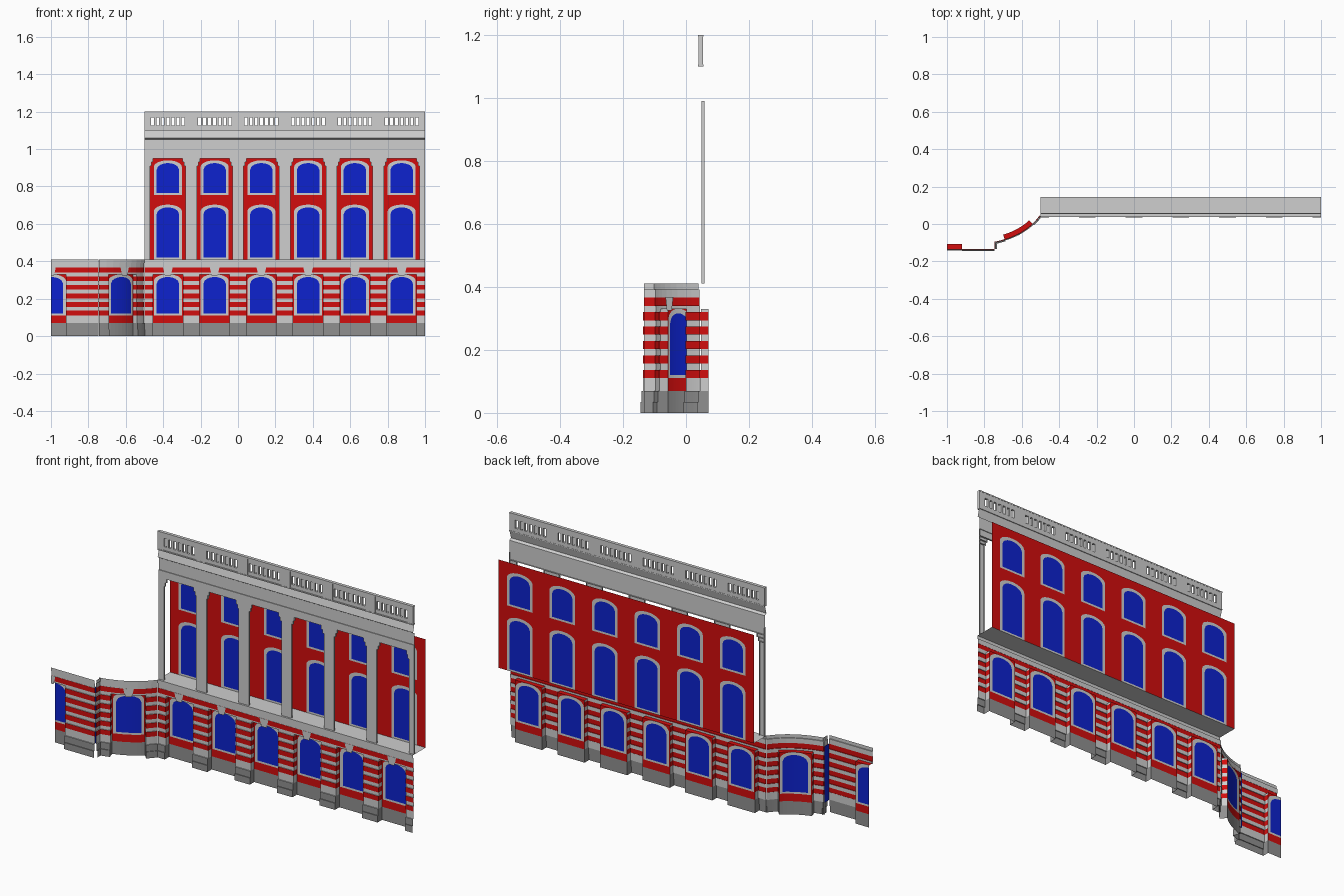
import bpy, bmesh, math

if "Cube" in bpy.data.objects:
    bpy.data.objects.remove(bpy.data.objects["Cube"])

# flat colours
MATS = []
for name, col in (("pale_stone", (0.62, 0.62, 0.62)), ("red_brick", (0.65, 0.004, 0.004)),
                  ("blue_glass", (0.004, 0.016, 0.62)), ("grey_plinth", (0.28, 0.28, 0.28))):
    m = bpy.data.materials.new(name)
    m.diffuse_color = (*col, 1)
    m.use_nodes = True
    m.node_tree.nodes["Principled BSDF"].inputs["Base Color"].default_value = m.diffuse_color
    MATS.append(m)
STONE, RED, BLUE, BASE = range(4)
REC = 0.025           # depth of the ground floor window recesses


# wall frames: (s along wall, d outward, z) -> world
def flat(y):
    return lambda s, d, z: (s, y - d, z)


def step(s, d, z):
    return (-0.745 + d, -0.133 + s, z)


def bay(s, d, z):
    t = s / 0.29
    a, b, c = (-0.745, -0.095), (-0.58, -0.06), (-0.505, 0.045)
    p = [(1-t)**2*a[i] + 2*t*(1-t)*b[i] + t*t*c[i] for i in (0, 1)]
    v = [(1-t)*(b[i]-a[i]) + t*(c[i]-b[i]) for i in (0, 1)]
    n = math.hypot(*v)
    return (p[0] + d*v[1]/n, p[1] - d*v[0]/n, z)


def face(bm, m, pts, mat):
    f = bm.faces.new([bm.verts.new(m(*p)) for p in pts])
    f.material_index = mat


def finish(name, bm):
    bmesh.ops.remove_doubles(bm, verts=bm.verts, dist=0.0002)
    me = bpy.data.meshes.new(name)
    bm.to_mesh(me)
    bm.free()
    for mt in MATS:
        me.materials.append(mt)
    ob = bpy.data.objects.new(name, me)
    bpy.context.collection.objects.link(ob)
    return ob


def spans(s0, s1, m):
    n = 8 if m is bay else 1
    return [(s0 + (s1-s0)*i/n, s0 + (s1-s0)*(i+1)/n) for i in range(n)]


def shelf(bm, m, s0, s1, d0, d1, z, mat):
    for a, b in spans(s0, s1, m):
        face(bm, m, [(a, d0, z), (b, d0, z), (b, d1, z), (a, d1, z)], mat)


def courses(bm, m, s0, s1, layers, left=False, right=False):
    """stack of wall courses, with optional returns into the recesses"""
    prev = None
    for z0, z1, d, mat in layers:
        for a, b in spans(s0, s1, m):
            face(bm, m, [(a, d, z0), (b, d, z0), (b, d, z1), (a, d, z1)], mat)
        if left:
            face(bm, m, [(s0, -REC, z0), (s0, d, z0), (s0, d, z1), (s0, -REC, z1)], mat)
        if right:
            face(bm, m, [(s1, d, z0), (s1, -REC, z0), (s1, -REC, z1), (s1, d, z1)], mat)
        if prev is not None and prev != d:
            shelf(bm, m, s0, s1, max(prev, d), min(prev, d), z0, mat)
        prev = d


def panel(bm, m, d, sc, hw, z0, z1, b0, b1, w, fr=0.015, sill=0.01, half=False):
    """red wall panel with an inset arched window and stone frame"""
    rise, W = 0.036, w + fr
    f0, f1 = b0 - sill, b1 + fr

    def arch(s, top, r):
        return top - rise*(1 - math.sqrt(max(0, 1 - (s/r)**2)))
    ss = {round(W*math.cos(math.pi*i/16), 5) for i in range(17)} | {-w, w, -hw, hw}
    ss = sorted(s for s in ss if not half or s >= 0)
    for a, b in zip(ss, ss[1:]):
        mid = abs(a + b)/2
        rows = [(z0, z0, RED)]
        if mid < W:
            rows.append((f0, f0, STONE))
            if mid < w:
                rows += [(b0, b0, BLUE), (arch(a, b1, w), arch(b, b1, w), STONE)]
            rows.append((arch(a, f1, W), arch(b, f1, W), RED))
        rows.append((z1, z1, RED))
        for (p, q, mat), (r, t, _) in zip(rows, rows[1:]):
            if r - p > 1e-4 or t - q > 1e-4:
                face(bm, m, [(sc+a, d, p), (sc+b, d, q), (sc+b, d, t), (sc+a, d, r)], mat)


# rusticated courses: plinth, pale footing, then red and pale stripes
PIER = [(0, 0.035, 0.012, BASE), (0.035, 0.07, 0.008, BASE), (0.07, 0.11, 0.003, STONE)]
for i in range(5):
    z = 0.11 + 0.046*i
    PIER += [(z, z+0.026, 0.004, RED), (z+0.026, min(z+0.046, 0.33), 0, STONE)]
HEAD = [(0.33, 0.34, 0, STONE), (0.34, 0.366, 0.004, RED),
        (0.366, 0.392, 0.003, STONE), (0.392, 0.41, 0.008, STONE)]


def recess(bm, m, sc, hw, w, half=False):
    """window recess: plinth, panel, soffit and keystone"""
    lo = sc if half else sc - hw
    for a, b in spans(lo, sc + hw, m):
        face(bm, m, [(a, -REC, 0), (b, -REC, 0), (b, -REC, 0.07), (a, -REC, 0.07)], BASE)
    panel(bm, m, -REC, sc, hw, 0.07, 0.33, 0.12, 0.316, w, half=half)
    shelf(bm, m, lo, sc + hw, 0, -REC, 0.33, RED)
    l = 0 if half else 1
    face(bm, m, [(sc-0.016*l, 0.008, 0.325), (sc+0.016, 0.008, 0.325),
                 (sc+0.026, 0.008, 0.368), (sc-0.026*l, 0.008, 0.368)], STONE)


# main ground floor
CENTRES = [-0.375 + 0.25*k for k in range(6)]
main = flat(0.047)
bm = bmesh.new()
for c in CENTRES:
    recess(bm, main, c, 0.08, 0.06)
    courses(bm, main, c - 0.125, c - 0.08, PIER, right=True)
    courses(bm, main, c + 0.08, c + 0.125, PIER, left=True)
courses(bm, main, -0.5, 1, HEAD)
finish("main_ground_floor", bm)

# projecting pavilion with half window and its side return
bm = bmesh.new()
pav = flat(-0.133)
recess(bm, pav, -1, 0.08, 0.065, half=True)
courses(bm, pav, -0.92, -0.745, PIER, left=True)
courses(bm, pav, -1, -0.745, HEAD)
courses(bm, step, 0, 0.038, PIER + HEAD)
face(bm, lambda *p: p, [(-0.748, -0.095, 0.07), (-0.748, -0.131, 0.07),
                        (-0.748, -0.131, 0.37), (-0.748, -0.095, 0.37)], BLUE)
finish("end_pavilion", bm)

# curved bay
bm = bmesh.new()
recess(bm, bay, 0.137, 0.088, 0.068)
courses(bm, bay, 0, 0.049, PIER, right=True)
courses(bm, bay, 0.225, 0.29, PIER, left=True)
courses(bm, bay, 0, 0.29, HEAD)
finish("curved_bay", bm)

# terrace floor between the screen and the upper wall
bm = bmesh.new()
shelf(bm, flat(0), -0.5, 1, -0.039, -0.145, 0.41, STONE)
finish("terrace_floor", bm)

# upper wall with two rows of windows
bm = bmesh.new()
for c in CENTRES:
    panel(bm, flat(0.145), 0, c, 0.125, 0.41, 0.72, 0.42, 0.688, 0.06)
    panel(bm, flat(0.145), 0, c, 0.125, 0.72, 0.985, 0.765, 0.925, 0.06)
finish("upper_wall", bm)

# pilaster screen: shafts, stepped capitals, architrave
bm = bmesh.new()
scr = flat(0.049)
DEEP = 0.009
for k in range(7):
    c = -0.5 + 0.25*k
    for z0, z1, hw in ((0.41, 0.91, 0.03), (0.91, 0.93, 0.038), (0.93, 0.95, 0.046)):
        a, b = max(-0.5, c - hw), min(1, c + hw)
        face(bm, scr, [(a, 0, z0), (b, 0, z0), (b, 0, z1), (a, 0, z1)], STONE)
        for s in (a, b):
            face(bm, scr, [(s, 0, z0), (s, -DEEP, z0), (s, -DEEP, z1), (s, 0, z1)], STONE)
        if z0 > 0.5:
            shelf(bm, scr, a, b, 0, -DEEP, z0, STONE)
shelf(bm, scr, -0.5, 1, 0, -DEEP, 0.95, STONE)
for s in (-0.5, 1):
    face(bm, scr, [(s, 0, 0.95), (s, -DEEP, 0.95), (s, -DEEP, 0.99), (s, 0, 0.99)], STONE)
# architrave, frieze and cornice profile
prof = [(0, 0.95), (0, 0.99), (-0.004, 0.99), (-0.004, 1.052), (0.009, 1.06), (-0.002, 1.1)]
for (d0, z0), (d1, z1) in zip(prof, prof[1:]):
    face(bm, scr, [(-0.5, d0, z0), (1, d0, z0), (1, d1, z1), (-0.5, d1, z1)], STONE)
finish("pilaster_screen", bm)


# parapet: rails, pedestals and slotted balustrade
def box(bm, x0, x1, y0, y1, z0, z1):
    r = bmesh.ops.create_cube(bm, size=1)
    for v in r["verts"]:
        v.co = ((x0+x1)/2 + v.co.x*(x1-x0), (y0+y1)/2 + v.co.y*(y1-y0),
                (z0+z1)/2 + v.co.z*(z1-z0))


bm = bmesh.new()
box(bm, -0.5, 1, 0.042, 0.054, 1.106, 1.125)
box(bm, -0.5, 1, 0.042, 0.054, 1.168, 1.194)
box(bm, -0.5, 1, 0.038, 0.055, 1.1, 1.106)
box(bm, -0.5, 1, 0.038, 0.055, 1.194, 1.2)
for c in CENTRES:
    for i in range(6):
        x = c + (i - 2.5)*0.027
        box(bm, x - 0.006, x + 0.006, 0.042, 0.054, 1.125, 1.168)
    for sgn in (-1, 1):
        a, b = sorted((c + sgn*0.09, c + sgn*0.125))
        box(bm, a, b, 0.042, 0.054, 1.125, 1.168)
for k in range(7):
    c = -0.5 + 0.25*k
    box(bm, max(-0.5, c-0.028), min(1, c+0.028), 0.039, 0.054, 1.106, 1.194)
finish("parapet", bm)
